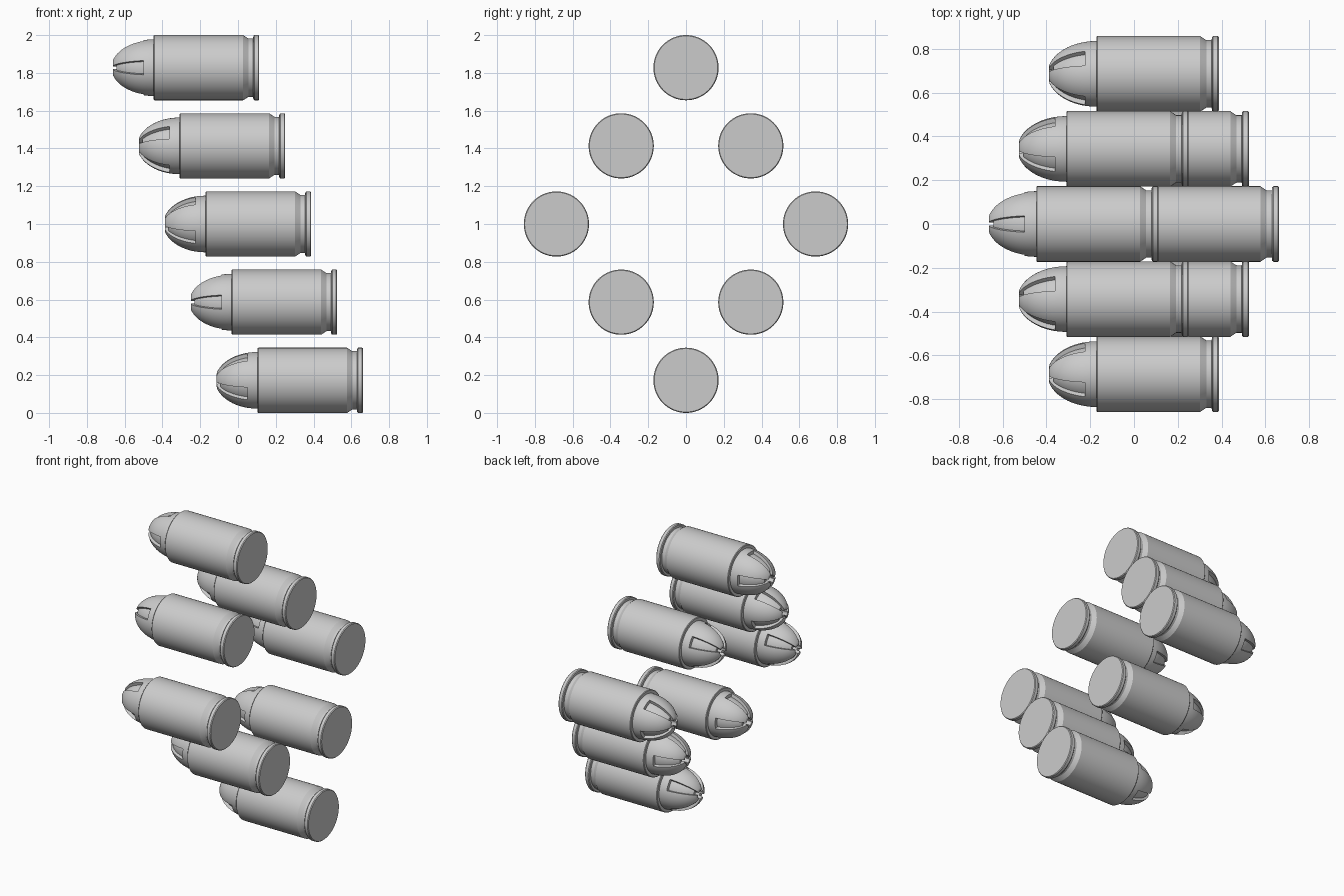
import bpy, bmesh, math

if "Cube" in bpy.data.objects:
    bpy.data.objects.remove(bpy.data.objects["Cube"])

STEPS = 96          # sides of every turned part
NOSE = 0.216        # length of the exposed bullet
SLOT_END = 0.163    # where the nose slots stop
SLOT_HALF = 4       # half slot width, in steps

grey = bpy.data.materials.new("metal_grey")
grey.diffuse_color = (0.6, 0.6, 0.6, 1)
grey.use_nodes = True
grey.node_tree.nodes["Principled BSDF"].inputs["Base Color"].default_value = grey.diffuse_color


def spun_mesh(name, petal, slot=None):
    """Turn a profile of (x, radius) around x; four sectors may use a slot profile."""
    bm = bmesh.new()

    def point(p, j):
        a = 2 * math.pi * j / STEPS
        return bm.verts.new((p[0], -p[1] * math.cos(a), p[1] * math.sin(a)))

    def in_slot(j):
        quarter = STEPS // 4
        return slot is not None and (j + SLOT_HALF) % quarter < 2 * SLOT_HALF

    for j in range(STEPS):
        prof = slot if in_slot(j) else petal
        for a, b in zip(prof, prof[1:]):
            bm.faces.new([point(a, j), point(b, j), point(b, j + 1), point(a, j + 1)])
        # side walls of the slots
        if in_slot(j) != in_slot(j - 1):
            for k in range(len(petal) - 1):
                if petal[k] != slot[k] or petal[k + 1] != slot[k + 1]:
                    bm.faces.new([point(petal[k], j), point(petal[k + 1], j),
                                  point(slot[k + 1], j), point(slot[k], j)])
    bmesh.ops.remove_doubles(bm, verts=bm.verts, dist=1e-5)
    bmesh.ops.dissolve_degenerate(bm, edges=bm.edges, dist=1e-5)
    bmesh.ops.recalc_face_normals(bm, faces=bm.faces)
    mesh = bpy.data.meshes.new(name)
    bm.to_mesh(mesh)
    bm.free()
    mesh.materials.append(grey)
    return mesh


# Case: mouth, straight wall, taper into the extractor groove, rim, flat base
case_mesh = spun_mesh("case", [
    (0.225, 0.14), (0.216, 0.145), (0.216, 0.169), (0.220, 0.1725), (0.690, 0.1725),
    (0.718, 0.154), (0.742, 0.154), (0.744, 0.168), (0.749, 0.1725),
    (0.770, 0.1725), (0.775, 0.168), (0.775, 0.0)])


# Bullet: elliptical nose with a hollow tip and four tapering slots
def nose_radius(s):
    return 0.150 * math.sqrt(max(0, 1 - ((NOSE - s) / 0.224) ** 2))


DEPTH = 0.022
stations = [SLOT_END * (1 - i / 14) ** 1.5 for i in range(14)] + [0.002]
petal = [(0.26, 0.150), (NOSE, 0.150), (0.19, nose_radius(0.19)),
         (SLOT_END, nose_radius(SLOT_END))]
slot = list(petal)
for s in stations:
    petal.append((s, nose_radius(s)))
    floor_s = max(s, 0.02)
    slot.append((floor_s, nose_radius(floor_s) - DEPTH))
# rolled lip and cavity
cavity = [(0.06, 0.022), (0.065, 0.0)]
petal += [(0.0, 0.036), (0.0, 0.029), (0.004, 0.026)] + cavity
slot += [(0.022, 0.034), (0.022, 0.030), (0.024, 0.0245)] + cavity
bullet_mesh = spun_mesh("bullet", petal, slot)

# Diamond of eight rounds: (y step, z step, twist in degrees)
layout = [(0, 4, 0), (-1, 3, 30), (-2, 2, 60), (-1, 1, 0),
          (1, 3, 60), (2, 2, 30), (1, 1, 0), (0, 0, 60)]
objects = []
for n, (row, level, twist) in enumerate(layout, 1):
    for part, mesh in (("case", case_mesh), ("bullet", bullet_mesh)):
        ob = bpy.data.objects.new(f"{part}_{n}", mesh)
        ob.location = (-0.1125 - 0.1375 * level, row * 0.343, 0.1725 + 0.41375 * level)
        # positive twist carries the -y slot up toward +z
        ob.rotation_euler.x = -math.radians(twist)
        bpy.context.collection.objects.link(ob)
        objects.append(ob)

# Smooth shading with sharp machined edges
for ob in objects[:2]:
    bpy.ops.object.select_all(action='DESELECT')
    ob.select_set(True)
    bpy.context.view_layer.objects.active = ob
    bpy.ops.object.shade_smooth_by_angle(angle=math.radians(25))
